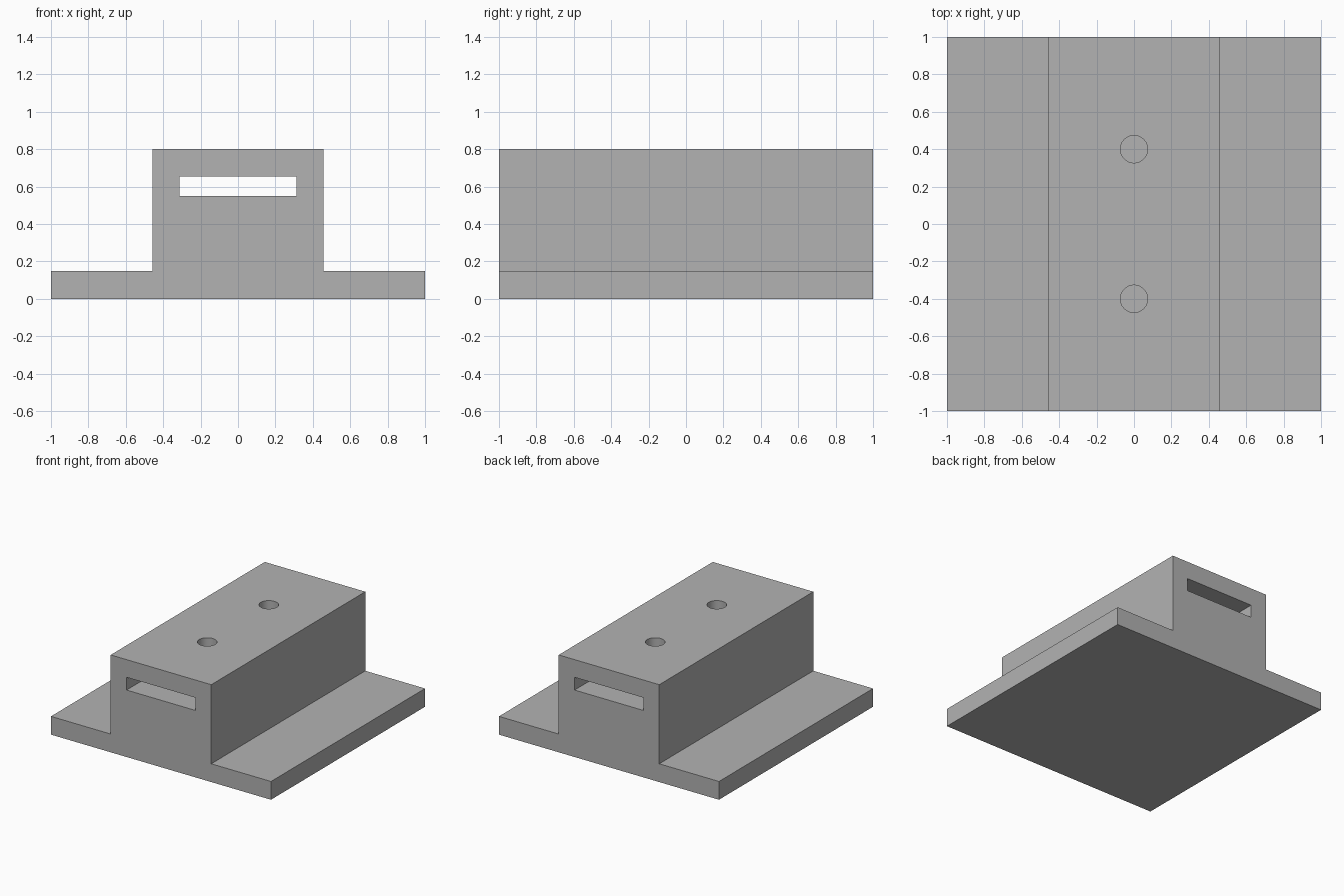
import bpy
import bmesh
from mathutils import Matrix

cube = bpy.data.objects.get("Cube")
if cube:
    bpy.data.objects.remove(cube, do_unlink=True)

BASE_H, TOP_H = 0.15, 0.80
BLOCK_X = 0.457                  # half width of the raised block
SLOT_X, SLOT_LOW, SLOT_HIGH = 0.313, 0.55, 0.655
HOLE_R, HOLE_Y = 0.073, 0.4

grey = bpy.data.materials.new("plain grey")
grey.use_nodes = True
colour = (0.448, 0.448, 0.448, 1)
grey.diffuse_color = colour
grey.node_tree.nodes["Principled BSDF"].inputs["Base Color"].default_value = colour


def add_object(name, bm):
    bmesh.ops.recalc_face_normals(bm, faces=bm.faces)
    mesh = bpy.data.meshes.new(name)
    bm.to_mesh(mesh)
    bm.free()
    mesh.materials.append(grey)
    obj = bpy.data.objects.new(name, mesh)
    bpy.context.collection.objects.link(obj)
    return obj


def extrude_profile(name, points, half_length):
    """Sweep a closed x-z outline along y."""
    bm = bmesh.new()
    face = bm.faces.new([bm.verts.new((x, -half_length, z)) for x, z in points])
    swept = bmesh.ops.extrude_face_region(bm, geom=[face])["geom"]
    verts = [v for v in swept if isinstance(v, bmesh.types.BMVert)]
    bmesh.ops.translate(bm, verts=verts, vec=(0, 2 * half_length, 0))
    return add_object(name, bm)


def cut(target, cutter):
    cutter.hide_render = True
    mod = target.modifiers.new(cutter.name, "BOOLEAN")
    mod.operation = "DIFFERENCE"
    mod.solver = "EXACT"
    mod.object = cutter
    bpy.ops.object.modifier_apply(modifier=mod.name)
    bpy.data.objects.remove(cutter, do_unlink=True)


# Flanged base and raised block as one mirrored outline
right_half = [(1, 0), (1, BASE_H), (BLOCK_X, BASE_H), (BLOCK_X, TOP_H)]
outline = right_half + [(-x, z) for x, z in reversed(right_half)]
block = extrude_profile("flanged_block", outline, 1)
bpy.context.view_layer.objects.active = block
block.select_set(True)

# Flat slot running the full length
slot = [(-SLOT_X, SLOT_LOW), (SLOT_X, SLOT_LOW), (SLOT_X, SLOT_HIGH), (-SLOT_X, SLOT_HIGH)]
cut(block, extrude_profile("slot_cutter", slot, 1.1))

# Two round holes from the top down into the slot
for y in (-HOLE_Y, HOLE_Y):
    bm = bmesh.new()
    bmesh.ops.create_cone(bm, cap_ends=True, segments=48, radius1=HOLE_R, radius2=HOLE_R,
                          depth=0.3, matrix=Matrix.Translation((0, y, 0.75)))
    cut(block, add_object("hole_cutter", bm))

bpy.ops.object.shade_smooth_by_angle()
